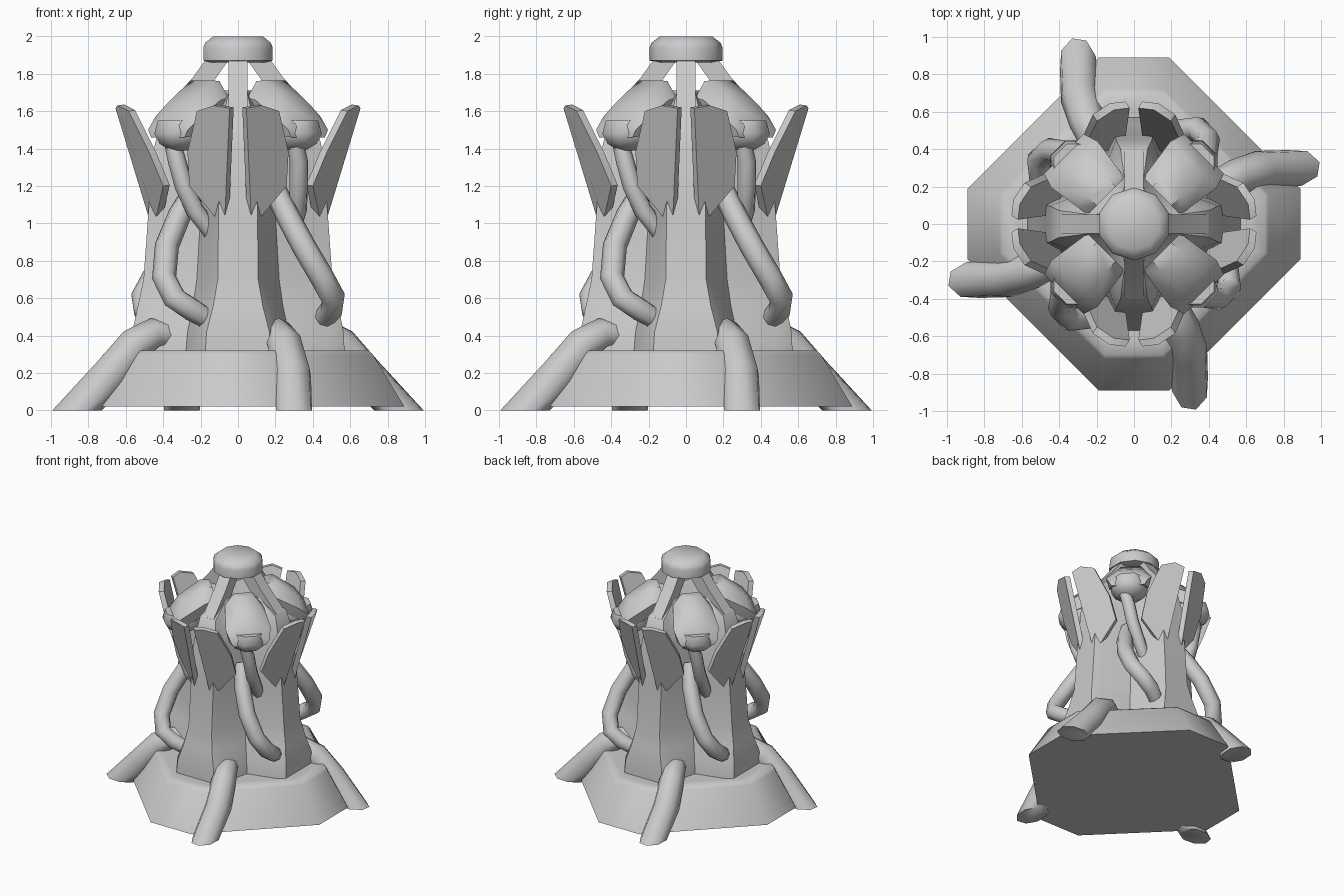
import bpy, math
from mathutils import Vector, Matrix

if "Cube" in bpy.data.objects:
    bpy.data.objects.remove(bpy.data.objects["Cube"])


def build(name, rings, turn=0.0):
    """Skin a list of equal closed rings, capped at both ends, turned about z."""
    n = len(rings[0])
    rot = Matrix.Rotation(math.radians(turn), 3, 'Z')
    verts = [rot @ Vector(p) for r in rings for p in r]
    faces = [tuple(range(n))[::-1]]
    for i in range(len(rings) - 1):
        for j in range(n):
            k = (j + 1) % n
            faces.append((i*n + j, i*n + k, (i+1)*n + k, (i+1)*n + j))
    faces.append(tuple(range((len(rings) - 1)*n, len(rings)*n)))
    me = bpy.data.meshes.new(name)
    me.from_pydata(verts, [], faces)
    ob = bpy.data.objects.new(name, me)
    bpy.context.collection.objects.link(ob)
    bpy.ops.object.select_all(action='DESELECT')
    ob.select_set(True)
    bpy.context.view_layer.objects.active = ob
    bpy.ops.object.mode_set(mode='EDIT')
    bpy.ops.mesh.select_all(action='SELECT')
    bpy.ops.mesh.normals_make_consistent(inside=False)
    bpy.ops.object.mode_set(mode='OBJECT')
    bpy.ops.object.shade_smooth_by_angle(angle=math.radians(48))
    return ob


def tube(path, radii, sides=8, ground=False, spin=0.0):
    """Rings along a path; ground=True cuts the last ring flat on z = 0."""
    pts = [Vector(p) for p in path]
    rings, side, last = [], None, None
    for i, p in enumerate(pts):
        t = (pts[min(i+1, len(pts)-1)] - pts[max(i-1, 0)]).normalized()
        if side is None:
            side = t.cross(Vector((0, 0, 1))).normalized()
        else:
            side = last.rotation_difference(t) @ side
        last = t
        up = t.cross(side)
        ring = []
        for s in range(sides):
            a = 2*math.pi*s/sides + spin
            q = p + radii[i]*(math.cos(a)*side + math.sin(a)*up)
            if ground and i == len(pts) - 1:
                q = q - t*(q.z/t.z)
            ring.append(q)
        rings.append(ring)
    return rings


def octagon(r, c, z):
    return [(c, -r, z), (r, -c, z), (r, c, z), (c, r, z),
            (-c, r, z), (-r, c, z), (-r, -c, z), (-c, -r, z)]


def lathe(profile, sides):
    return [[(r*math.cos(2*math.pi*(s+.5)/sides), r*math.sin(2*math.pi*(s+.5)/sides), z)
             for s in range(sides)] for r, z in profile]


# Octagonal base with a softened rim
build("base", [octagon(.89, .19, .02), octagon(.72, .16, .30),
               octagon(.70, .155, .32), octagon(.62, .14, .32)])


# Tower body: four flared columns joined in a cross
def cross(z, r, w, g):
    lobe = [(-w, -r + .06), (-w*.8, -r), (w*.8, -r), (w, -r + .06), (g, -g)]
    ring = []
    for q in range(4):
        rot = Matrix.Rotation(q*math.pi/2, 3, 'Z')
        ring += [rot @ Vector((x, y, z)) for x, y in lobe]
    return ring


build("tower_body", [cross(*l) for l in [
    (.30, .57, .22, .28), (.42, .565, .21, .27), (.56, .535, .165, .24), (.70, .505, .135, .22),
    (1.05, .48, .13, .2), (1.4, .45, .12, .19), (1.6, .40, .09, .15), (1.71, .22, .06, .08)]])

# Cap
build("cap", lathe([(.15, 1.86), (.195, 1.87), (.195, 1.94), (.185, 1.965), (.14, 2.0)], 10))

# Petal outline: (sideways, outward, height)
PETAL = [(.045, .655, 1.615), (.13, .645, 1.63), (.22, .585, 1.60), (.27, .475, 1.38),
         (.26, .40, 1.20), (.11, .44, 1.02), (.07, .48, 1.04)]


# Arched hood section: outward distance, half width, top, shoulder, underside
def hood(d, w, zt, zm, zb):
    return [(d, t, z) for t, z in [(-w*.85, zb), (-w, zm), (-w*.5, zt),
                                   (w*.5, zt), (w, zm), (w*.85, zb)]]


for q in range(4):
    turn = q*90
    tag = f"_{q + 1}"

    # Struts carrying the cap
    build("strut" + tag, tube([(0, -.10, 1.89), (0, -.20, 1.75), (0, -.36, 1.57)],
                              [.072]*3, 4, spin=math.pi/4), turn)

    # Pairs of thin flared petals
    for side in (-1, 1):
        outer = [(side*s, -o, z) for s, o, z in PETAL]
        inner = [(side*(s - .022), -(o - .035), z + .005) for s, o, z in PETAL]
        build("petal" + tag, [outer, inner], turn)

    # Hooded pod and the bulb under it
    build("pod_hood" + tag, [hood(.21, .14, 1.76, 1.67, 1.61), hood(.28, .15, 1.765, 1.66, 1.56),
                             hood(.45, .175, 1.64, 1.57, 1.47), hood(.53, .15, 1.53, 1.50, 1.46)],
          turn - 45)
    ball = [[(x*1.05 + .43, y, z) for x, y, z in r]
            for r in lathe([(.06, 1.39), (.12, 1.425), (.15, 1.48), (.13, 1.55)], 8)]
    build("pod_bulb" + tag, ball, turn - 45)

    # Thin hose below the pod
    build("thin_hose" + tag, tube([(.305, -.355, 1.45), (.325, -.325, 1.33), (.325, -.29, 1.2),
                                   (.32, -.23, 1.07), (.29, -.14, .95)],
                                  [.045, .05, .05, .05, .045]), turn)

    # Thick bent hose
    build("thick_hose" + tag, tube([(.19, -.22, 1.2), (.26, -.31, 1.05), (.35, -.38, .88),
                                    (.45, -.395, .71), (.51, -.34, .60), (.50, -.25, .54),
                                    (.45, -.15, .48)],
                                   [.06, .063, .065, .065, .065, .063, .055]), turn)

    # Swept leg cut flat on the ground
    build("leg" + tag, tube([(.17, -.36, .40), (.21, -.45, .41), (.25, -.55, .35),
                             (.29, -.68, .19), (.30, -.86, 0)],
                            [.07, .085, .098, .105, .1], ground=True), turn)
